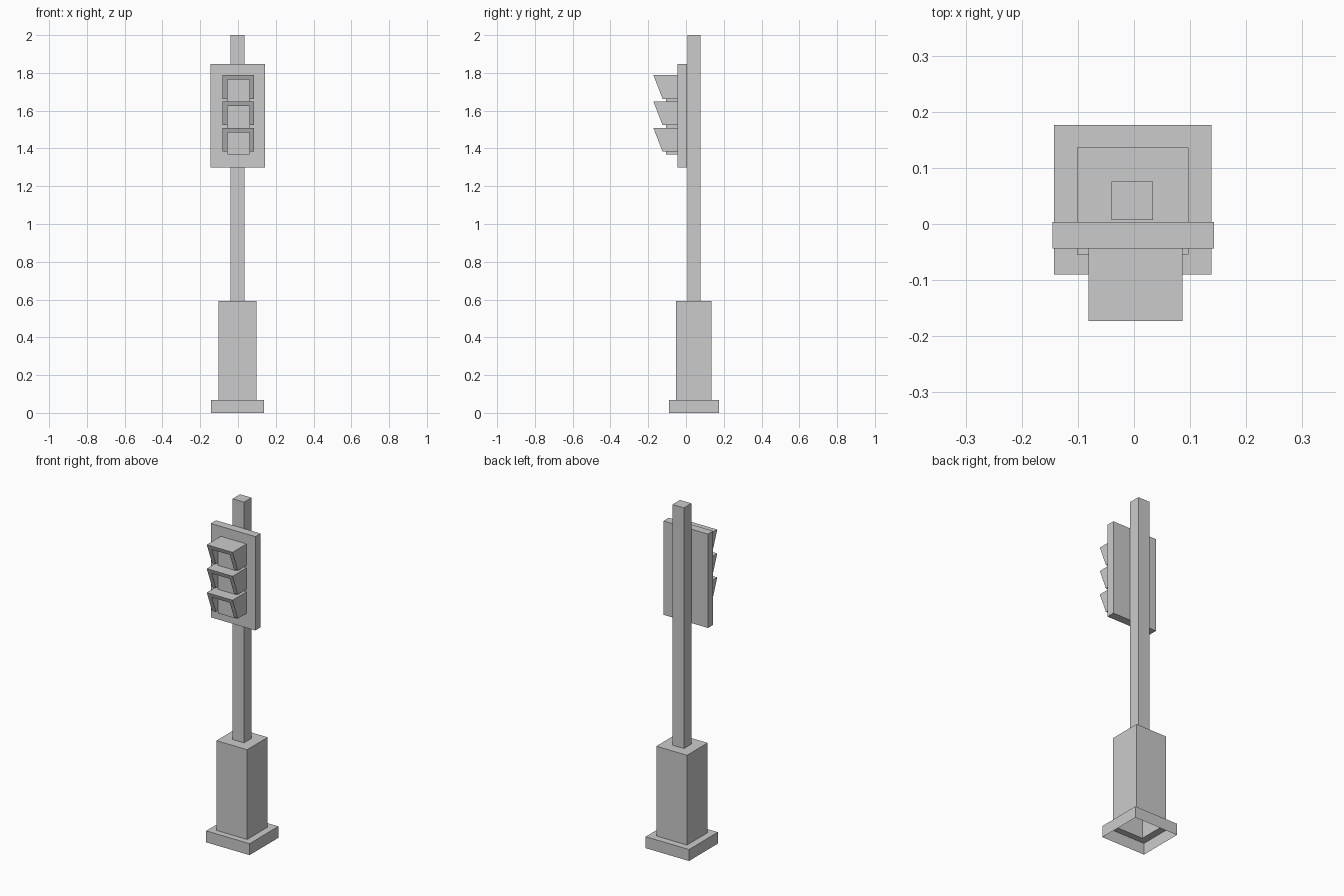
import bpy
import bmesh

if "Cube" in bpy.data.objects:
    bpy.data.objects.remove(bpy.data.objects["Cube"])


def finish(name, bm):
    bmesh.ops.recalc_face_normals(bm, faces=bm.faces)
    mesh = bpy.data.meshes.new(name)
    bm.to_mesh(mesh)
    bm.free()
    obj = bpy.data.objects.new(name, mesh)
    bpy.context.collection.objects.link(obj)
    return obj


def stepped(name, sections):
    """Join rectangular sections (x0, x1, y0, y1, z); close the top, leave the bottom open."""
    bm = bmesh.new()
    rings = [[bm.verts.new(p) for p in ((x0, y0, z), (x1, y0, z), (x1, y1, z), (x0, y1, z))]
             for x0, x1, y0, y1, z in sections]
    for low, high in zip(rings, rings[1:]):
        for i in range(4):
            j = (i + 1) % 4
            bm.faces.new((low[i], low[j], high[j], high[i]))
    bm.faces.new(rings[-1])
    return finish(name, bm)


def prism(name, outline, front, back):
    """Run an x-z outline from y = front(z) to y = back."""
    bm = bmesh.new()
    a = [bm.verts.new((x, front(z), z)) for x, z in outline]
    b = [bm.verts.new((x, back, z)) for x, z in outline]
    n = len(outline)
    for i in range(n):
        j = (i + 1) % n
        bm.faces.new((a[i], a[j], b[j], b[i]))
    bm.faces.new(a)
    bm.faces.new(b)
    return finish(name, bm)


def rect(x0, x1, z0, z1):
    return [(x0, z0), (x1, z0), (x1, z1), (x0, z1)]


# Hollow plinth, cabinet and pole as one stepped shell
plinth = (-0.143, 0.138, -0.09, 0.176)
cabinet = (-0.102, 0.097, -0.054, 0.136)
pole = (-0.04, 0.034, 0.007, 0.076)
stepped("post", [plinth + (0.0,), plinth + (0.067,),
                 cabinet + (0.067,), cabinet + (0.592,),
                 pole + (0.592,), pole + (2.0,)])

# Back plate
PLATE_FRONT = -0.044
prism("back_plate", rect(-0.145, 0.143, 1.298, 1.847), lambda z: PLATE_FRONT, 0.004)

# Three lamps, each under a slanted three-sided hood
X0, X1, WALL = -0.081, 0.086, 0.025
for i, label in enumerate(("top", "middle", "bottom")):
    top = 1.789 - 0.14 * i
    low = top - 0.126
    inner = top - WALL
    hood = [(X0, low), (X0, top), (X1, top), (X1, low),
            (X1 - WALL, low), (X1 - WALL, inner), (X0 + WALL, inner), (X0 + WALL, low)]
    prism(label + "_hood", hood,
          lambda z, t=top: -0.173 + 0.049 * (t - z) / 0.126, PLATE_FRONT)
    prism(label + "_lamp", rect(X0 + WALL, X1 - WALL, top - 0.14, inner),
          lambda z: -0.105, PLATE_FRONT)
